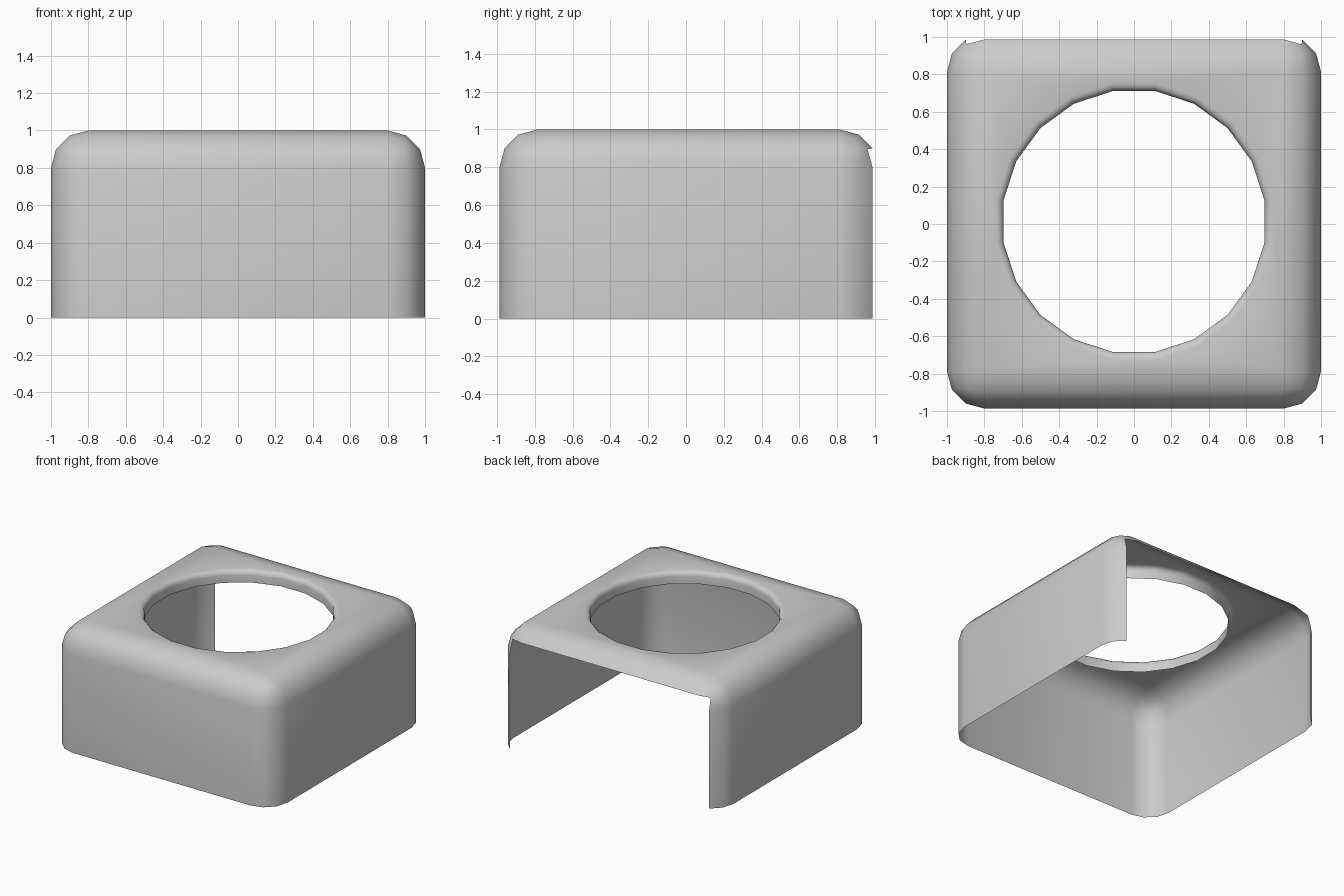
import bpy, bmesh, math
from mathutils import Vector

if "Cube" in bpy.data.objects:
    bpy.data.objects.remove(bpy.data.objects["Cube"])

R = 0.2          # edge rounding
SIDES = 20       # facets of the round opening
SHIFT = 0.0134   # centres the shell after the back is opened

bm = bmesh.new()

# Rounded box, cut in half to leave an open bottom
bmesh.ops.create_cube(bm, size=2)
bmesh.ops.bevel(bm, geom=bm.edges[:], offset=R, offset_type='OFFSET',
                segments=3, profile=0.5, affect='EDGES')
bmesh.ops.bisect_plane(bm, geom=bm.verts[:] + bm.edges[:] + bm.faces[:],
                       plane_co=(0, 0, 0), plane_no=(0, 0, 1), clear_inner=True)

# Open back: remove the back panel with its outermost rounding strip
bmesh.ops.delete(bm, geom=[v for v in bm.verts if v.co.y > 0.99], context='VERTS')

# Top panel is removed and refilled around the opening
top = max((f for f in bm.faces if f.normal.z > 0.99), key=lambda f: f.calc_area())
border = list(top.edges)
bmesh.ops.delete(bm, geom=[top], context='FACES_ONLY')


def ring(radius, z):
    return [bm.verts.new((radius * math.cos((i + 0.5) * math.tau / SIDES),
                          radius * math.sin((i + 0.5) * math.tau / SIDES), z))
            for i in range(SIDES)]


# Rounded lip turning down into the opening
profile = [(0.747, 1.0), (0.727, 0.995), (0.712, 0.98), (0.707, 0.96), (0.707, 0.9)]
rings = [ring(r, z) for r, z in profile]
for a, b in zip(rings, rings[1:]):
    for i in range(SIDES):
        j = (i + 1) % SIDES
        bm.faces.new((a[i], a[j], b[j], b[i]))
rim = [bm.edges.get((rings[0][i], rings[0][(i + 1) % SIDES])) for i in range(SIDES)]
bmesh.ops.triangle_fill(bm, use_beauty=True, edges=border + rim, normal=Vector((0, 0, 1)))

bmesh.ops.recalc_face_normals(bm, faces=bm.faces[:])
if sum(f.normal.z * f.calc_area() for f in bm.faces) < 0:
    bmesh.ops.reverse_faces(bm, faces=bm.faces[:])
bmesh.ops.translate(bm, verts=bm.verts[:], vec=(0, SHIFT, 0))

mesh = bpy.data.meshes.new("open_cover")
bm.to_mesh(mesh)
bm.free()
cover = bpy.data.objects.new("open_cover", mesh)
bpy.context.collection.objects.link(cover)
bpy.context.view_layer.objects.active = cover
cover.select_set(True)
bpy.ops.object.shade_smooth_by_angle(angle=math.radians(45))
